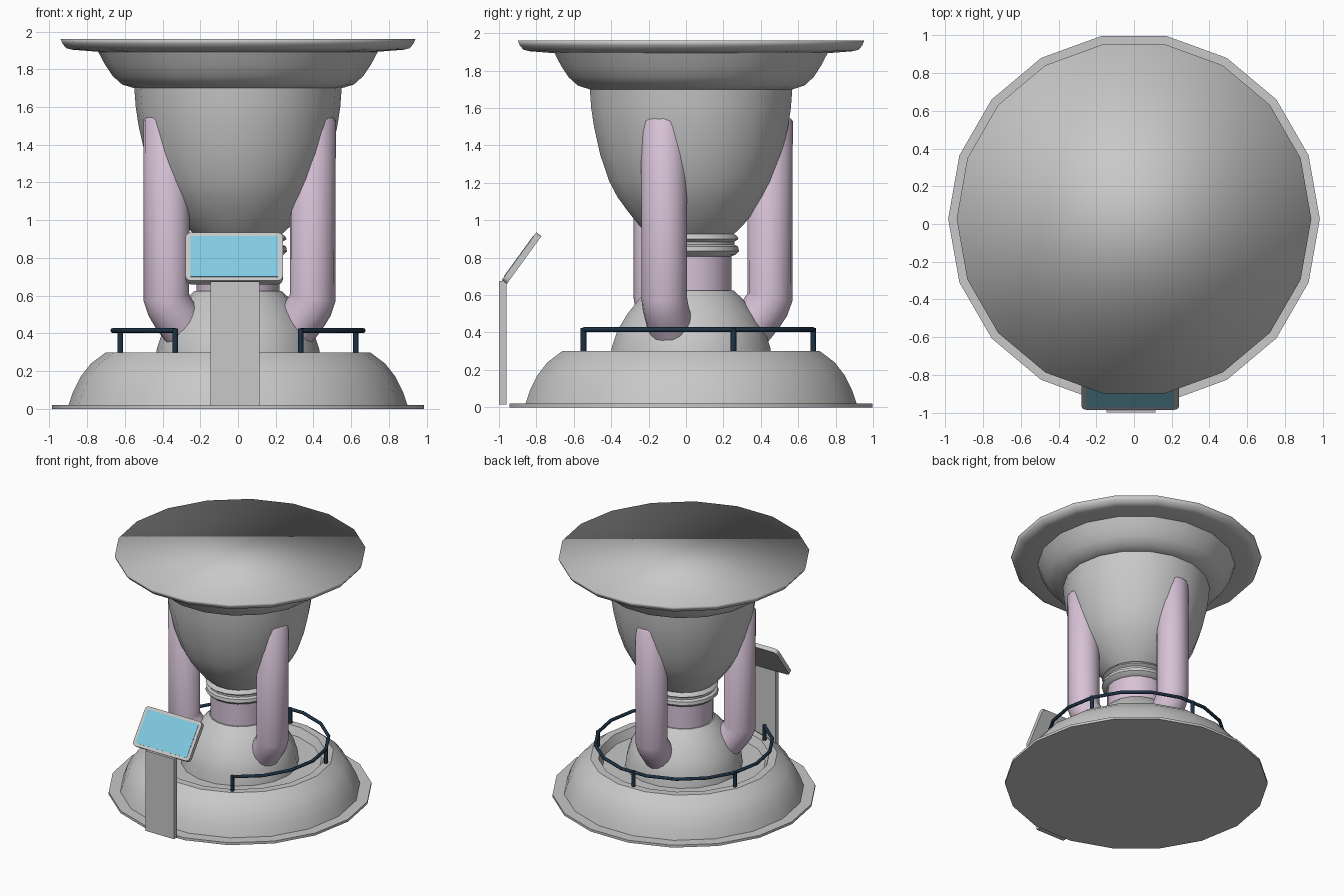
import bpy, bmesh
from math import sin, cos, radians
from mathutils import Vector

if "Cube" in bpy.data.objects:
    bpy.data.objects.remove(bpy.data.objects["Cube"], do_unlink=True)

SIDES = 18
AXIS_Y = 0.027  # the round body sits slightly behind the stand


def material(name, rgb):
    m = bpy.data.materials.new(name)
    m.use_nodes = True
    m.diffuse_color = (*rgb, 1)
    m.node_tree.nodes["Principled BSDF"].inputs["Base Color"].default_value = (*rgb, 1)
    return m


GREY = material("light_grey", (0.58, 0.58, 0.58))
PINK = material("pale_pink", (0.68, 0.54, 0.68))
NAVY = material("dark_navy", (0.012, 0.032, 0.058))
BLUE = material("screen_blue", (0.22, 0.6, 0.77))


def activate(ob):
    bpy.ops.object.select_all(action="DESELECT")
    ob.select_set(True)
    bpy.context.view_layer.objects.active = ob


def finish(ob, mat, angle):
    ob.data.materials.clear()
    ob.data.materials.append(mat)
    activate(ob)
    if angle:
        bpy.ops.object.shade_smooth_by_angle(angle=radians(angle))
    return ob


def add_mesh(name, bm, mat, angle=None):
    bmesh.ops.recalc_face_normals(bm, faces=bm.faces)
    me = bpy.data.meshes.new(name)
    bm.to_mesh(me)
    bm.free()
    ob = bpy.data.objects.new(name, me)
    bpy.context.collection.objects.link(ob)
    return finish(ob, mat, angle)


def polar(r, degrees, z):
    a = radians(degrees)
    return Vector((r * cos(a), AXIS_Y + r * sin(a), z))


def lathe(name, profile, mat, angle=35):
    """Revolve (radius, height) points and cap both ends."""
    bm = bmesh.new()
    rings = [[bm.verts.new(polar(r, 360 * i / SIDES, z)) for i in range(SIDES)]
             for r, z in profile]
    for a, b in zip(rings, rings[1:]):
        for i in range(SIDES):
            j = (i + 1) % SIDES
            bm.faces.new((a[i], a[j], b[j], b[i]))
    bm.faces.new(rings[0])
    bm.faces.new(rings[-1])
    return add_mesh(name, bm, mat, angle)


def tube(name, points, radius, mat, taper=None, resolution=2):
    cu = bpy.data.curves.new(name, "CURVE")
    cu.dimensions = "3D"
    cu.bevel_depth = radius
    cu.bevel_resolution = resolution
    cu.use_fill_caps = True
    sp = cu.splines.new("POLY")
    sp.points.add(len(points) - 1)
    for i, p in enumerate(points):
        sp.points[i].co = (*p, 1)
        sp.points[i].radius = taper[i] if taper else 1
    ob = bpy.data.objects.new(name, cu)
    bpy.context.collection.objects.link(ob)
    activate(ob)
    bpy.ops.object.convert(target="MESH")
    return finish(bpy.context.object, mat, 50)


def slab(name, size, location, mat, tilt=0, corner=0):
    """Box, optionally with its four upright edges rounded."""
    bm = bmesh.new()
    bmesh.ops.create_cube(bm, size=1)
    bmesh.ops.scale(bm, vec=size, verts=bm.verts)
    if corner:
        upright = [e for e in bm.edges
                   if abs(e.verts[0].co.z - e.verts[1].co.z) > size[2] / 2]
        bmesh.ops.bevel(bm, geom=upright, offset=corner, segments=3,
                        profile=0.5, affect="EDGES")
    ob = add_mesh(name, bm, mat)
    ob.location = location
    ob.rotation_euler.x = radians(tilt)
    return ob


# Base: thin floor plate and a rounded ring with a sunken trough
lathe("floor_plate", [(0.985, 0), (0.985, 0.02)], GREY)
lathe("base_ring", [(0.9, 0.015), (0.875, 0.09), (0.835, 0.17), (0.78, 0.24),
                    (0.7, 0.3), (0.64, 0.3), (0.61, 0.235)], GREY)

# Pedestal: dome, column and ringed collar
lathe("pedestal_dome", [(0.445, 0.2), (0.43, 0.32), (0.4, 0.41), (0.345, 0.5),
                        (0.28, 0.58), (0.23, 0.625)], GREY)
lathe("column", [(0.22, 0.6), (0.22, 0.82)], PINK)
lathe("collar", [(0.2, 0.8), (0.24, 0.815), (0.26, 0.835), (0.255, 0.86),
                 (0.235, 0.87), (0.235, 0.885), (0.258, 0.9), (0.25, 0.915),
                 (0.22, 0.935)], GREY)

# Cup, flared bowl and wide top plate
lathe("cup", [(0.22, 0.915), (0.28, 0.97), (0.345, 1.05), (0.4, 1.125),
              (0.445, 1.21), (0.493, 1.35), (0.527, 1.5), (0.542, 1.6),
              (0.55, 1.705)], GREY)
lathe("flared_bowl", [(0.55, 1.7), (0.615, 1.72), (0.665, 1.765),
                      (0.705, 1.825), (0.745, 1.9)], GREY)
lathe("top_plate", [(0.74, 1.893), (0.88, 1.904), (0.91, 1.912),
                    (0.93, 1.935), (0.94, 1.96)], GREY, angle=180)

# Three struts that bend inward into the dome
for name, deg in (("back_strut", 90), ("left_strut", -20), ("right_strut", 206)):
    path = [(0.422, 1.545), (0.422, 1.53), (0.422, 0.59), (0.405, 0.545),
            (0.375, 0.5), (0.24, 0.33)]
    tube(name, [polar(r, deg, z) for r, z in path], 0.122, PINK,
         taper=[0.9, 1, 1, 1, 1, 1], resolution=6)

# Guard rail, open at the front
RAIL_R, RAIL_Z = 0.664, 0.415
tube("guard_rail", [polar(RAIL_R, d, RAIL_Z) for d in range(-60, 241, 20)],
     0.013, NAVY)
for i, deg in enumerate((-60, 20, 90, 160, 240)):
    r = RAIL_R * (cos(radians(10)) if deg == 90 else 1)
    tube(f"rail_post_{i + 1}", [polar(r, deg, 0.29), polar(r, deg, RAIL_Z + 0.01)],
         0.015, NAVY)

# Display stand with a tilted screen
TILT = 54
centre = Vector((-0.02, -0.879, 0.7975))
normal = Vector((0, -sin(radians(TILT)), cos(radians(TILT))))
slab("stand_post", (0.26, 0.04, 0.66), (-0.015, -0.98, 0.345), GREY)
slab("screen_frame", (0.515, 0.315, 0.034), centre, GREY, TILT, corner=0.028)
slab("screen", (0.465, 0.268, 0.006), centre + normal * 0.017, BLUE, TILT)
